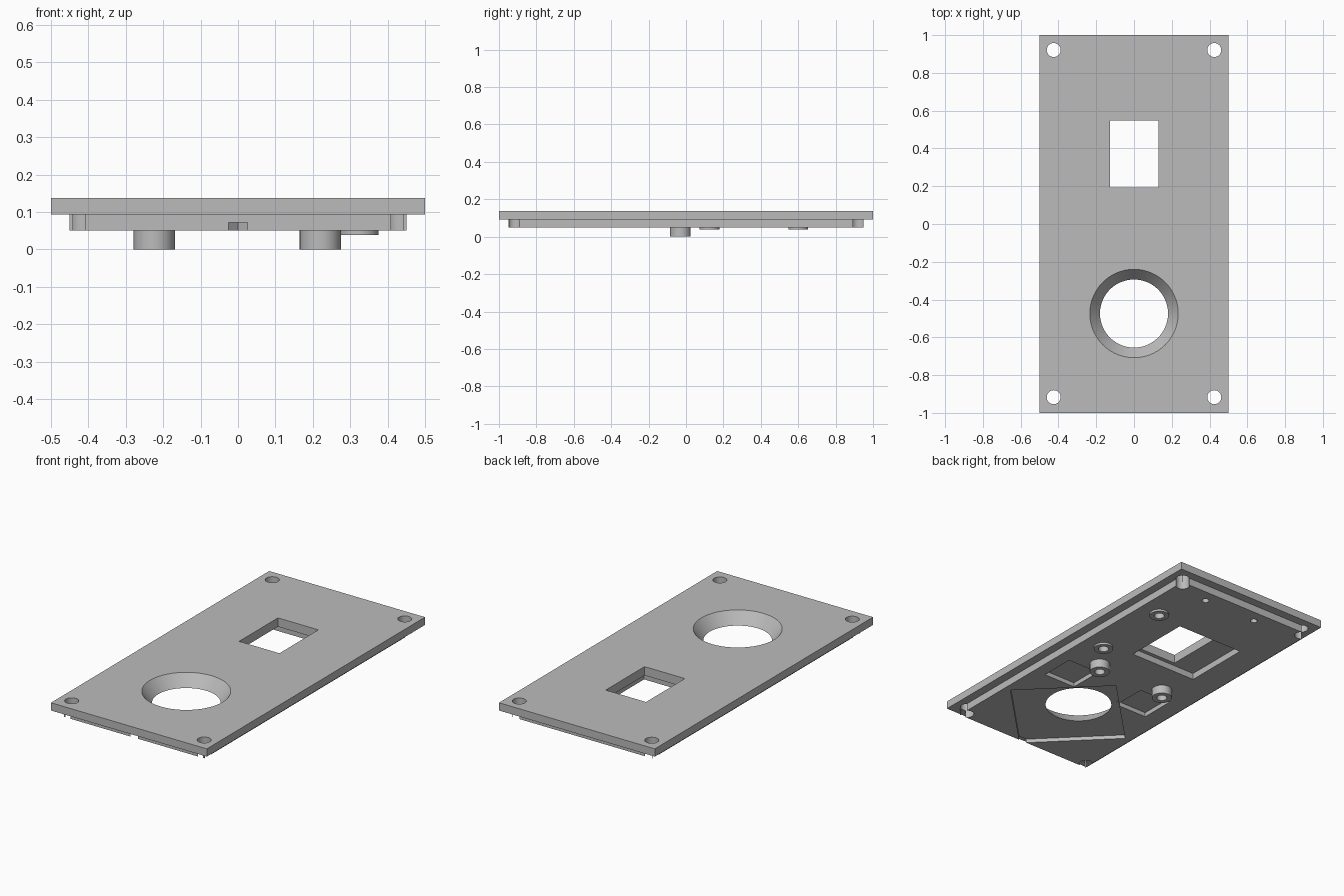
import bpy, math

old = bpy.data.objects.get("Cube")
if old:
    bpy.data.objects.remove(old, do_unlink=True)

grey = bpy.data.materials.new("light_grey")
grey.use_nodes = True
grey.diffuse_color = (0.5, 0.5, 0.5, 1)
grey.node_tree.nodes["Principled BSDF"].inputs["Base Color"].default_value = (0.5, 0.5, 0.5, 1)

PLATE_TOP, PLATE_BASE, BLOCK_BASE = 0.138, 0.093, 0.05


def finish(name):
    ob = bpy.context.object
    ob.name = ob.data.name = name
    ob.data.materials.append(grey)
    return ob


def box(name, x0, x1, y0, y1, z0, z1):
    bpy.ops.mesh.primitive_cube_add(
        size=1, location=((x0 + x1) / 2, (y0 + y1) / 2, (z0 + z1) / 2))
    ob = bpy.context.object
    ob.scale = (x1 - x0, y1 - y0, z1 - z0)
    bpy.ops.object.transform_apply(location=True, rotation=True, scale=True)
    return finish(name)


def frustum(name, x, y, r0, r1, z0, z1, sides=48):
    bpy.ops.mesh.primitive_cone_add(
        vertices=sides, radius1=r0, radius2=r1, depth=z1 - z0,
        location=(x, y, (z0 + z1) / 2))
    bpy.ops.object.transform_apply(location=True, rotation=True, scale=True)
    return finish(name)


def rod(name, x, y, r, z0, z1, sides=48):
    return frustum(name, x, y, r, r, z0, z1, sides)


def boolean(target, tool, operation="DIFFERENCE"):
    bpy.context.view_layer.objects.active = target
    mod = target.modifiers.new("cut", "BOOLEAN")
    mod.operation = operation
    mod.solver = "EXACT"
    mod.object = tool
    bpy.ops.object.modifier_apply(modifier=mod.name)
    bpy.data.objects.remove(tool, do_unlink=True)


# Face plate with the raised block behind it
panel = box("face_panel", -0.5, 0.5, -1, 1, PLATE_BASE, PLATE_TOP)
block = box("rear_block", -0.45, 0.45, -0.95, 0.95, BLOCK_BASE, PLATE_BASE + 0.02)
boolean(panel, block, "UNION")

# Pockets sunk into the underside
boolean(panel, box("window_pocket", -0.28, 0.15, 0.17, 0.57, 0, 0.087))
boolean(panel, rod("diamond_pocket", 0, -0.565, 0.41, 0, 0.072, 4))
for x0, x1 in ((0.168, 0.375), (-0.342, -0.138)):
    boolean(panel, box("small_pocket", x0, x1, -0.312, -0.107, 0, 0.075))

# Window, countersunk round opening and corner screw holes
boolean(panel, box("window", -0.128, 0.131, 0.193, 0.549, 0, 0.2))
boolean(panel, frustum("round_opening", 0, -0.474, 0.172, 0.242, 0.062, 0.148, 96))
for x in (-0.425, 0.425):
    for y in (-0.917, 0.921):
        boolean(panel, rod("screw_hole", x, y, 0.037, 0, 0.2))

# Small blind holes near the back edge
for x in (0.223, -0.123):
    boolean(panel, rod("pin_hole", x, 0.875, 0.019, 0, 0.08, 32))

# Hollow standoffs on the underside: two tall, two low
parts = [panel]
for name, x, y, r, base in (
        ("tall_standoff_left", 0.22, -0.03, 0.055, 0),
        ("tall_standoff_right", -0.224, -0.03, 0.055, 0),
        ("low_standoff_front", 0.323, 0.125, 0.053, 0.038),
        ("low_standoff_back", 0.323, 0.6, 0.053, 0.038)):
    post = rod(name, x, y, r, base, BLOCK_BASE + 0.005)
    for target in (post, panel):
        boolean(target, rod("bore", x, y, 0.028, -0.05, 0.085))
    parts.append(post)

# Smooth the round walls and keep the edges crisp
for ob in parts:
    bpy.ops.object.select_all(action="DESELECT")
    ob.select_set(True)
    bpy.context.view_layer.objects.active = ob
    bpy.ops.object.shade_smooth_by_angle(angle=math.radians(30))
